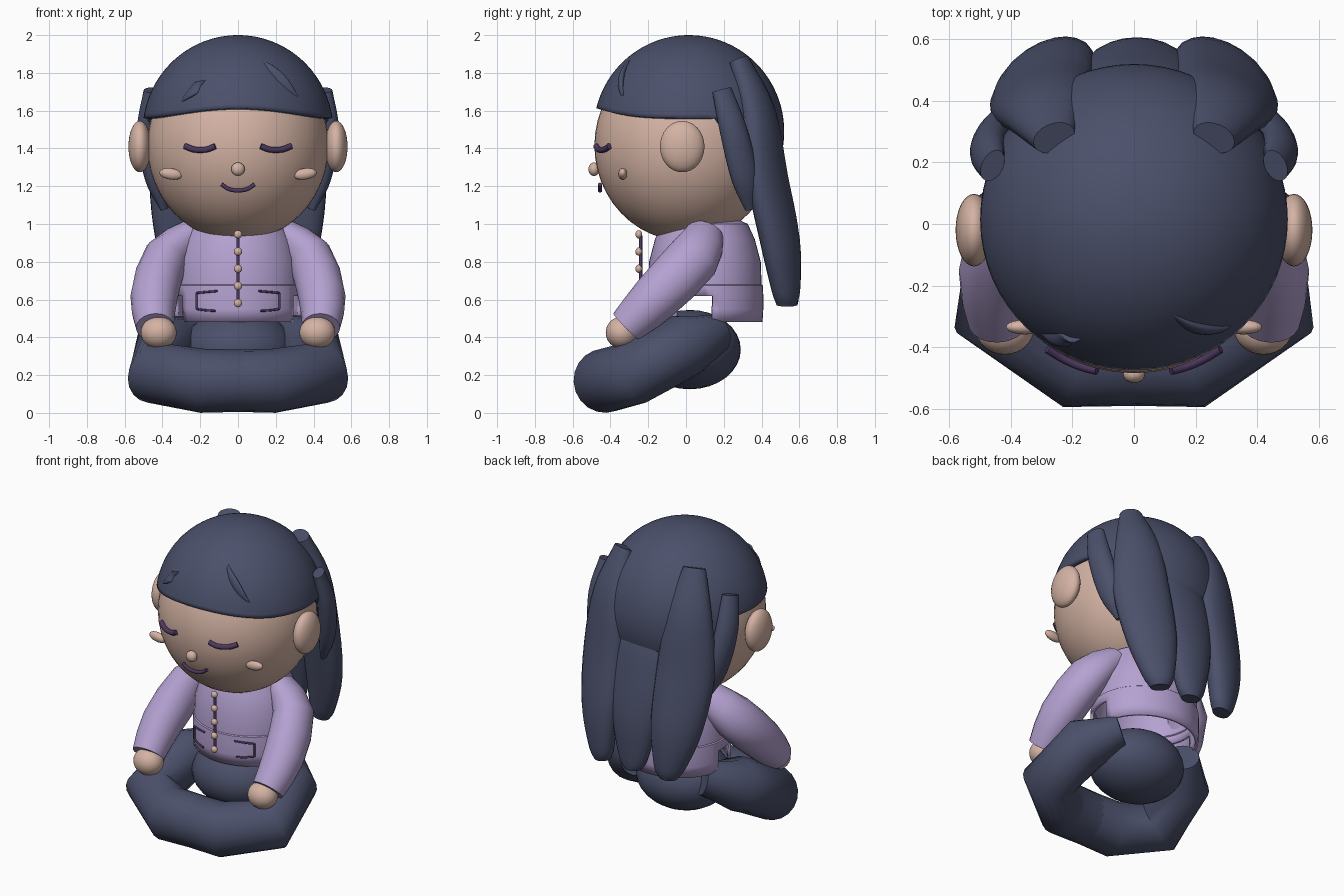
import bpy, bmesh, math
from mathutils import Vector, Matrix

cube = bpy.data.objects.get("Cube")
if cube:
    bpy.data.objects.remove(cube)


def material(name, rgb):
    m = bpy.data.materials.new(name)
    m.use_nodes = True
    m.diffuse_color = (*rgb, 1)
    m.node_tree.nodes["Principled BSDF"].inputs["Base Color"].default_value = (*rgb, 1)
    return m


SKIN = material("warm skin", (0.66, 0.45, 0.37))
NAVY = material("dark slate blue", (0.07, 0.08, 0.145))
LILAC = material("lilac cloth", (0.46, 0.36, 0.64))
PLUM = material("dark plum", (0.075, 0.04, 0.12))


def finish(name, bm, mat, angle=50):
    bmesh.ops.recalc_face_normals(bm, faces=bm.faces)
    mesh = bpy.data.meshes.new(name)
    bm.to_mesh(mesh)
    bm.free()
    mesh.materials.append(mat)
    ob = bpy.data.objects.new(name, mesh)
    bpy.context.collection.objects.link(ob)
    bpy.ops.object.select_all(action="DESELECT")
    ob.select_set(True)
    bpy.context.view_layer.objects.active = ob
    bpy.ops.object.shade_smooth_by_angle(angle=math.radians(angle))
    return ob


def ball(name, loc, radii, mat, tilt=0, seg=32):
    bm = bmesh.new()
    bmesh.ops.create_uvsphere(bm, u_segments=seg, v_segments=seg // 2, radius=1)
    bm.transform(Matrix.Translation(loc) @ Matrix.Rotation(tilt, 4, "Y") @ Matrix.Diagonal((*radii, 1)))
    return finish(name, bm, mat)


def smooth_path(points, steps):
    """Catmull-Rom interpolation of points of any size."""
    pts = [Vector(p) for p in points]
    pts = [pts[0] * 2 - pts[1]] + pts + [pts[-1] * 2 - pts[-2]]
    out = []
    for a, b, c, d in zip(pts, pts[1:], pts[2:], pts[3:]):
        for i in range(steps):
            t = i / steps
            out.append((b * 2 + (c - a) * t + (a * 2 - b * 5 + c * 4 - d) * t ** 2
                        + (b * 3 - a - c * 3 + d) * t ** 3) / 2)
    return out + [pts[-2]]


def tube(name, points, mat, wide=(1, 0, 0), sides=20, steps=4, angle=50):
    """Sweep an oval along points of (x, y, z, half width, half depth)."""
    path = smooth_path(points, steps)
    bm = bmesh.new()
    rings = []
    for i, p in enumerate(path):
        tangent = (path[min(i + 1, len(path) - 1)] - path[max(i - 1, 0)])[:3]
        tangent = Vector(tangent).normalized()
        u = Vector(wide)
        u = (u - tangent * u.dot(tangent)).normalized()
        v = tangent.cross(u)
        ring = []
        for k in range(sides):
            a = math.tau * k / sides
            ring.append(bm.verts.new(Vector(p[:3]) + u * p[3] * math.cos(a) + v * p[4] * math.sin(a)))
        rings.append(ring)
    for r, q in zip(rings, rings[1:]):
        for k in range(sides):
            j = (k + 1) % sides
            bm.faces.new((r[k], r[j], q[j], q[k]))
    bm.faces.new(rings[0])
    bm.faces.new(rings[-1])
    return finish(name, bm, mat, angle)


def line(name, points, radius, mat):
    return tube(name, [(*p, radius, radius) for p in points], mat, wide=(0, 0.3, 1), sides=10)


# Head and hair cap with a hairline that drops toward the back
ball("head", (0, -0.005, 1.415), (0.48, 0.48, 0.505), SKIN, seg=48)

CAP = Vector((0, 0.015, 1.49))
CAP_R = Vector((0.505, 0.505, 0.51))
bm = bmesh.new()
bmesh.ops.create_uvsphere(bm, u_segments=64, v_segments=32, radius=1)
bmesh.ops.delete(bm, geom=[v for v in bm.verts if v.co.z < -0.999], context="VERTS")
for v in bm.verts:
    polar = math.acos(max(-1, min(1, v.co.z)))
    front = -v.co.y / max(math.hypot(v.co.x, v.co.y), 1e-6)
    edge = 82 - 6 * max(front, 0) ** 3
    edge += 34 * min(1, max(0, (-front - 0.3) / 0.35))
    polar *= math.radians(edge) / math.pi * 32 / 31
    a = math.atan2(v.co.y, v.co.x)
    unit = Vector((math.sin(polar) * math.cos(a), math.sin(polar) * math.sin(a), math.cos(polar)))
    v.co = CAP + unit * CAP_R
cap = finish("hair_cap", bm, NAVY)
mod = cap.modifiers.new("thickness", "SOLIDIFY")
mod.thickness = 0.03
mod.offset = -1


# Low tapered locks lying on the cap above the forehead
def fringe(name, start, end):
    points = []
    for i in range(5):
        t = i / 4
        x, z = (a + (b - a) * t for a, b in zip(start, end))
        y = CAP.y - CAP_R.y * math.sqrt(1 - (x / CAP_R.x) ** 2 - ((z - CAP.z) / CAP_R.z) ** 2)
        swell = 0.003 + math.sin(math.pi * t)
        points.append((x, y + 0.008, z, 0.035 * swell, 0.018 * swell))
    tube(name, points, NAVY, wide=(1, 0, 1))


fringe("fringe_lock_right", (-0.31, 1.64), (-0.16, 1.77))
fringe("fringe_lock_left", (0.11, 1.88), (0.33, 1.65))

# Long locks down the back
tube("back_lock_middle", [(0.01, 0.3, 1.62, 0.1, 0.05), (0.01, 0.41, 1.4, 0.18, 0.08),
                          (0.01, 0.47, 1.15, 0.2, 0.09), (0.01, 0.52, 0.88, 0.16, 0.085),
                          (0.01, 0.54, 0.64, 0.1, 0.06), (0.01, 0.54, 0.57, 0.06, 0.05)], NAVY)
for s, side in ((1, "left"), (-1, "right")):
    tube("back_lock_" + side,
         [(s * 0.26, 0.28, 1.87, 0.07, 0.05), (s * 0.29, 0.38, 1.6, 0.14, 0.08),
          (s * 0.3, 0.43, 1.25, 0.18, 0.09), (s * 0.28, 0.5, 0.9, 0.16, 0.09),
          (s * 0.25, 0.53, 0.65, 0.1, 0.07), (s * 0.24, 0.53, 0.57, 0.06, 0.05)],
         NAVY, wide=(0.9, -0.4 * s, 0))
    tube("side_lock_" + side,
         [(s * 0.46, 0.19, 1.71, 0.055, 0.035), (s * 0.475, 0.25, 1.5, 0.075, 0.055),
          (s * 0.44, 0.31, 1.25, 0.075, 0.05), (s * 0.39, 0.34, 1.08, 0.03, 0.02)],
         NAVY, wide=(-0.4 * s, 0.9, 0))

    # Ears, cheeks and closed eyes
    ball("ear_" + side, (s * 0.52, -0.02, 1.41), (0.06, 0.118, 0.136), SKIN)
    ball("cheek_" + side, (s * 0.355, -0.335, 1.265), (0.062, 0.024, 0.03), SKIN, tilt=-s * 0.15, seg=20)
    line("closed_eye_" + side,
         [(s * 0.12, -0.475, 1.412), (s * 0.16, -0.465, 1.396), (s * 0.2, -0.45, 1.392),
          (s * 0.24, -0.43, 1.396), (s * 0.28, -0.405, 1.412)], 0.016, PLUM)

    # Sleeves and hands
    tube("sleeve_" + side,
         [(s * 0.24, 0.1, 0.95, 0.08, 0.1), (s * 0.38, 0.04, 0.82, 0.12, 0.14),
          (s * 0.445, -0.16, 0.61, 0.125, 0.13), (s * 0.44, -0.315, 0.455, 0.1, 0.1)], LILAC, steps=2)
    ball("hand_" + side, (s * 0.42, -0.34, 0.425), (0.095, 0.085, 0.085), SKIN)

    # Crossed legs, angular at knee and shin
    tube("leg_" + side,
         [(s * 0.24, 0.17, 0.42, 0.1, 0.1), (s * 0.38, 0.0, 0.36, 0.165, 0.17),
          (s * 0.43, -0.28, 0.21, 0.165, 0.17), (s * 0.19, -0.43, 0.17, 0.17, 0.17),
          (-s * 0.19, -0.43, 0.17, 0.16, 0.16), (-s * 0.33, -0.34, 0.17, 0.1, 0.12)],
         NAVY, wide=(0.7 * s, -0.7, 0), steps=1, angle=60)

    # Pocket outlines
    line("pocket_top_" + side, [(s * 0.22, -0.142, 0.635), (s * 0.165, -0.172, 0.64), (s * 0.11, -0.196, 0.645)], 0.006, PLUM)
    line("pocket_edge_" + side, [(s * 0.22, -0.142, 0.635), (s * 0.22, -0.142, 0.55)], 0.006, PLUM)
    line("pocket_base_" + side, [(s * 0.22, -0.142, 0.55), (s * 0.17, -0.17, 0.543), (s * 0.12, -0.192, 0.54)], 0.006, PLUM)

ball("nose", (0, -0.487, 1.29), (0.036, 0.03, 0.036), SKIN, seg=20)
line("smile", [(-0.088, -0.455, 1.21), (-0.05, -0.455, 1.185), (0, -0.455, 1.177),
               (0.05, -0.455, 1.185), (0.088, -0.455, 1.21)], 0.011, PLUM)

# Jacket: hollow shell with a slit hem at each side
bm = bmesh.new()
profile = [(1.03, 0.18), (1.0, 0.25), (0.92, 0.29), (0.8, 0.325), (0.68, 0.33),
           (0.675, 0.337), (0.62, 0.34), (0.55, 0.34), (0.48, 0.335)]
rings = []
for z, r in profile:
    rings.append([bm.verts.new((r * math.cos(math.tau * k / 48),
                                0.1 + 0.91 * r * math.sin(math.tau * k / 48), z)) for k in range(48)])
for r, q in zip(rings, rings[1:]):
    for k in range(48):
        j = (k + 1) % 48
        bm.faces.new((r[k], r[j], q[j], q[k]))
bm.faces.new(rings[0])
slits = [f for f in bm.faces if f.calc_center_median().z < 0.62
         and -0.06 < f.calc_center_median().y < 0.13]
bmesh.ops.delete(bm, geom=slits, context="FACES")
jacket = finish("jacket", bm, LILAC, 40)
mod = jacket.modifiers.new("thickness", "SOLIDIFY")
mod.thickness = 0.02
mod.offset = -1

# Button strip and buttons
line("button_strip", [(0, -0.24, 0.94), (0, -0.24, 0.75), (0, -0.24, 0.56)], 0.009, PLUM)
for i in range(5):
    ball("button_%d" % (i + 1), (0, -0.25, 0.945 - 0.091 * i), (0.022, 0.018, 0.022), SKIN, seg=16)

# Seat of the trousers
ball("trouser_seat", (0, 0.02, 0.335), (0.3, 0.27, 0.21), NAVY)
